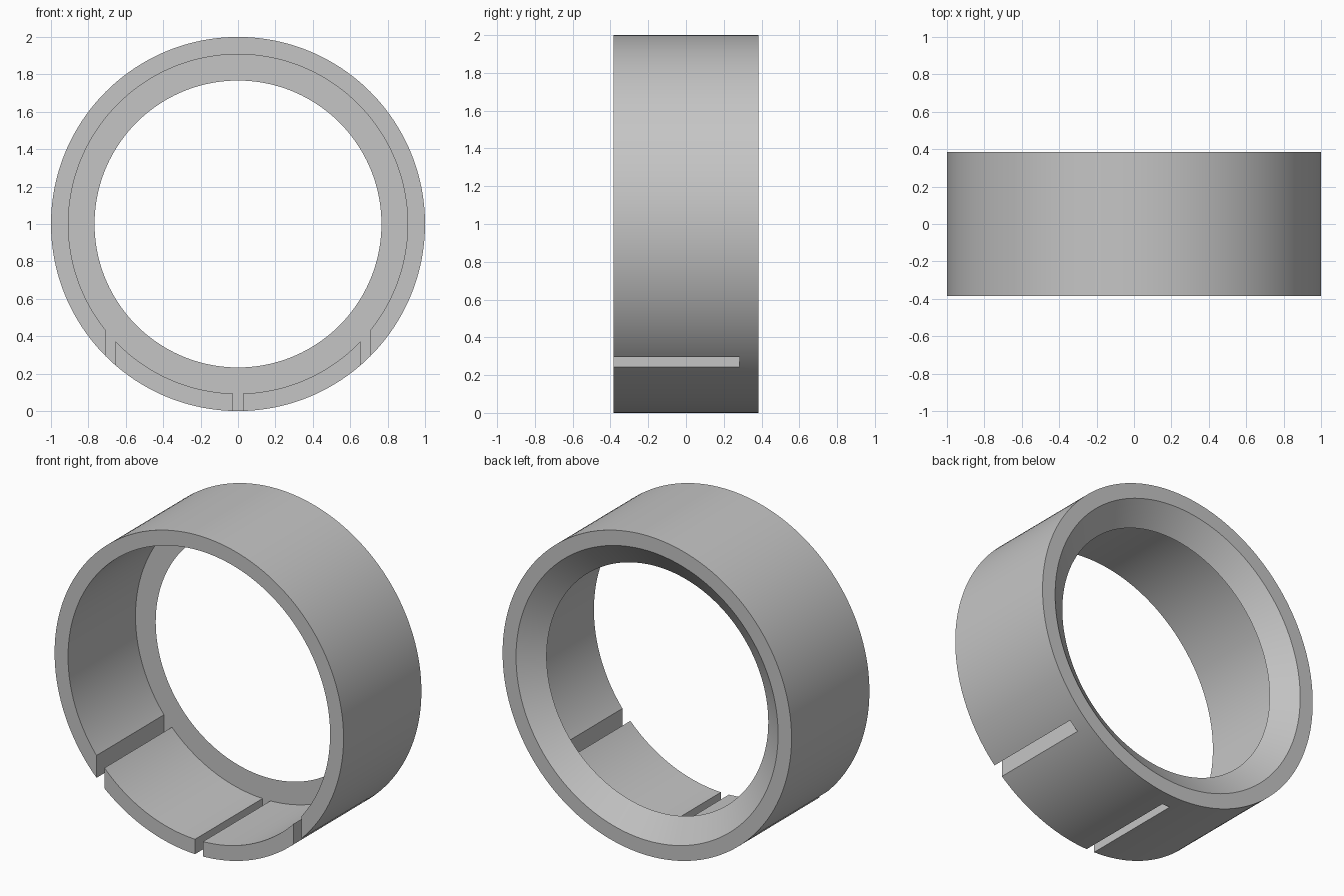
import bpy
import bmesh
import math

cube = bpy.data.objects.get("Cube")
if cube:
    bpy.data.objects.remove(cube, do_unlink=True)

OUTER, BORE, LIP = 1.0, 0.907, 0.767
FRONT, STEP, BACK = -0.385, 0.282, 0.385
SEGMENTS = 192

grey = bpy.data.materials.new("light grey")
grey.use_nodes = True
colour = (0.56, 0.56, 0.56, 1)
grey.diffuse_color = colour
grey.node_tree.nodes["Principled BSDF"].inputs["Base Color"].default_value = colour


def make_object(name, bm):
    bmesh.ops.recalc_face_normals(bm, faces=bm.faces)
    mesh = bpy.data.meshes.new(name)
    bm.to_mesh(mesh)
    bm.free()
    mesh.materials.append(grey)
    obj = bpy.data.objects.new(name, mesh)
    bpy.context.collection.objects.link(obj)
    return obj


# Collar: closed (radius, depth) profile turned about the y axis
profile = [(OUTER, FRONT), (OUTER, BACK), (BORE, BACK), (LIP, STEP), (BORE, STEP), (BORE, FRONT)]
bm = bmesh.new()
loops = []
for i in range(SEGMENTS):
    a = 2 * math.pi * i / SEGMENTS
    loops.append([bm.verts.new((r * math.sin(a), y, 1 - r * math.cos(a))) for r, y in profile])
for i, loop in enumerate(loops):
    following = loops[(i + 1) % SEGMENTS]
    for j in range(len(profile)):
        k = (j + 1) % len(profile)
        bm.faces.new((loop[j], loop[k], following[k], following[j]))
collar = make_object("slotted_collar", bm)

# Three upright slots through the lower wall, open at the front
bm = bmesh.new()
for x in (-0.682, 0, 0.682):
    box = bmesh.ops.create_cube(bm, size=1)["verts"]
    bmesh.ops.scale(bm, vec=(0.055, STEP + 0.6, 0.7), verts=box)
    bmesh.ops.translate(bm, vec=(x, (STEP - 0.6) / 2, 0.25), verts=box)
cutter = make_object("slot_cutter", bm)
cutter.hide_render = True

cut = collar.modifiers.new("slots", "BOOLEAN")
cut.operation = "DIFFERENCE"
cut.solver = "EXACT"
cut.object = cutter

bpy.ops.object.select_all(action="DESELECT")
collar.select_set(True)
bpy.context.view_layer.objects.active = collar
bpy.ops.object.modifier_apply(modifier=cut.name)
bpy.data.objects.remove(cutter, do_unlink=True)
bpy.ops.object.shade_smooth_by_angle(angle=math.radians(25))
